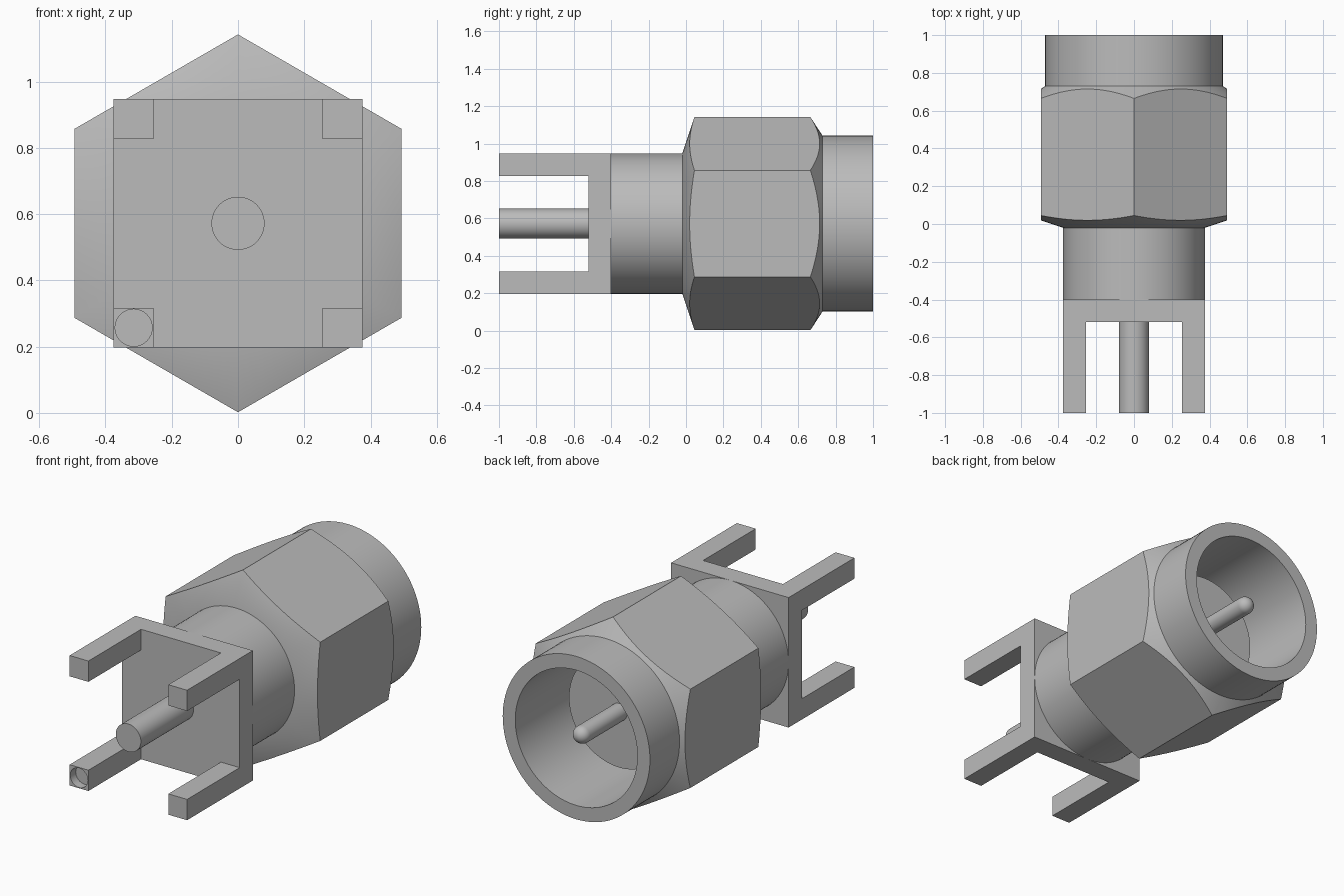
import bpy, bmesh, math
from mathutils import Vector

if "Cube" in bpy.data.objects:
    bpy.data.objects.remove(bpy.data.objects["Cube"])

AXIS_Z = 0.572          # height of the connector axis
HALF = 0.375            # half width of the square flange
LEG = 0.12              # leg thickness

metal = bpy.data.materials.new("grey metal")
metal.use_nodes = True
GREY = (0.5, 0.5, 0.5, 1)
metal.diffuse_color = GREY
metal.node_tree.nodes["Principled BSDF"].inputs["Base Color"].default_value = GREY


def add_object(name, bm):
    bmesh.ops.recalc_face_normals(bm, faces=bm.faces)
    mesh = bpy.data.meshes.new(name)
    bm.to_mesh(mesh)
    bm.free()
    mesh.materials.append(metal)
    obj = bpy.data.objects.new(name, mesh)
    bpy.context.collection.objects.link(obj)
    return obj


def activate(obj):
    bpy.ops.object.select_all(action="DESELECT")
    obj.select_set(True)
    bpy.context.view_layer.objects.active = obj


def smooth(obj):
    activate(obj)
    bpy.ops.object.shade_smooth_by_angle(angle=math.radians(25))


def lathe(name, profile, steps=96, x=0, z=AXIS_Z):
    """Revolve (radius, y) points about an axis parallel to y."""
    bm = bmesh.new()
    verts = [bm.verts.new((0, y, r)) for r, y in profile]
    edges = [bm.edges.new(pair) for pair in zip(verts, verts[1:])]
    bmesh.ops.spin(bm, geom=verts + edges, cent=(0, 0, 0), axis=(0, 1, 0),
                   angle=math.tau, steps=steps)
    bmesh.ops.remove_doubles(bm, verts=bm.verts, dist=0.0001)
    bmesh.ops.translate(bm, verts=bm.verts, vec=(x, 0, z))
    return add_object(name, bm)


def rod(name, radius, y0, y1, **kw):
    return lathe(name, [(0, y0), (radius, y0), (radius, y1), (0, y1)], **kw)


def boolean(obj, cutter, operation):
    mod = obj.modifiers.new("cut", "BOOLEAN")
    mod.operation, mod.object, mod.solver = operation, cutter, "EXACT"
    activate(obj)
    bpy.ops.object.modifier_apply(modifier=mod.name)
    bpy.data.objects.remove(cutter)


# Coupling nut: turned shell with collar and bore, trimmed by a hexagon
nut = lathe("coupling_nut", [
    (0, -0.02), (0.375, -0.02), (0.63, 0.065), (0.63, 0.626), (0.47, 0.73),
    (0.47, 1), (0.39, 1), (0.39, 0.35), (0, 0.35)])
hexagon = rod("hexagon_trim", 0.57, -0.2, 1.2, steps=6)
boolean(nut, hexagon, "INTERSECT")
smooth(nut)

# Round body between flange and nut
smooth(rod("body_barrel", HALF, -0.4, -0.02))

# Insulator and rounded contact pin inside the bore
smooth(rod("insulator", 0.32, 0.34, 0.61))
tip = [(0.05 * math.cos(a), 0.945 + 0.05 * math.sin(a))
       for a in (math.pi / 2 * i / 8 for i in range(9))]
smooth(lathe("contact_pin", [(0, 0.6), (0.05, 0.6)] + tip, steps=32))

# Solder pin at the front
smooth(rod("solder_pin", 0.08, -1, -0.51, steps=48))

# Square flange with four corner legs, extruded from a three by three grid
bm = bmesh.new()
cuts = (-HALF, LEG - HALF, HALF - LEG, HALF)
grid = [[bm.verts.new((x, -0.4, AXIS_Z + z)) for x in cuts] for z in cuts]
for i in range(3):
    for j in range(3):
        bm.faces.new((grid[i][j], grid[i][j + 1],
                      grid[i + 1][j + 1], grid[i + 1][j]))


def extrude(faces, dy, keep):
    out = bmesh.ops.extrude_face_region(bm, geom=faces, use_keep_orig=keep)["geom"]
    bmesh.ops.translate(bm, vec=(0, dy, 0),
                        verts=[g for g in out if isinstance(g, bmesh.types.BMVert)])
    if not keep:
        bmesh.ops.delete(bm, geom=[f for f in faces if f.is_valid], context="FACES_ONLY")
    return [g for g in out if isinstance(g, bmesh.types.BMFace)]


front = extrude(bm.faces[:], -0.12, True)
centre = Vector((0, -0.52, AXIS_Z))
corners = [f for f in front
           if min(abs(c) for c in (f.calc_center_median() - centre).xz) > 0.2]
extrude(corners, -0.48, False)
flange = add_object("flange_with_legs", bm)

# Shallow round recess in the end of the lower right leg
corner = HALF - LEG / 2
recess = rod("recess_cutter", 0.056, -1.1, -0.95, steps=32, x=-corner, z=AXIS_Z - corner)
boolean(flange, recess, "DIFFERENCE")
smooth(flange)
